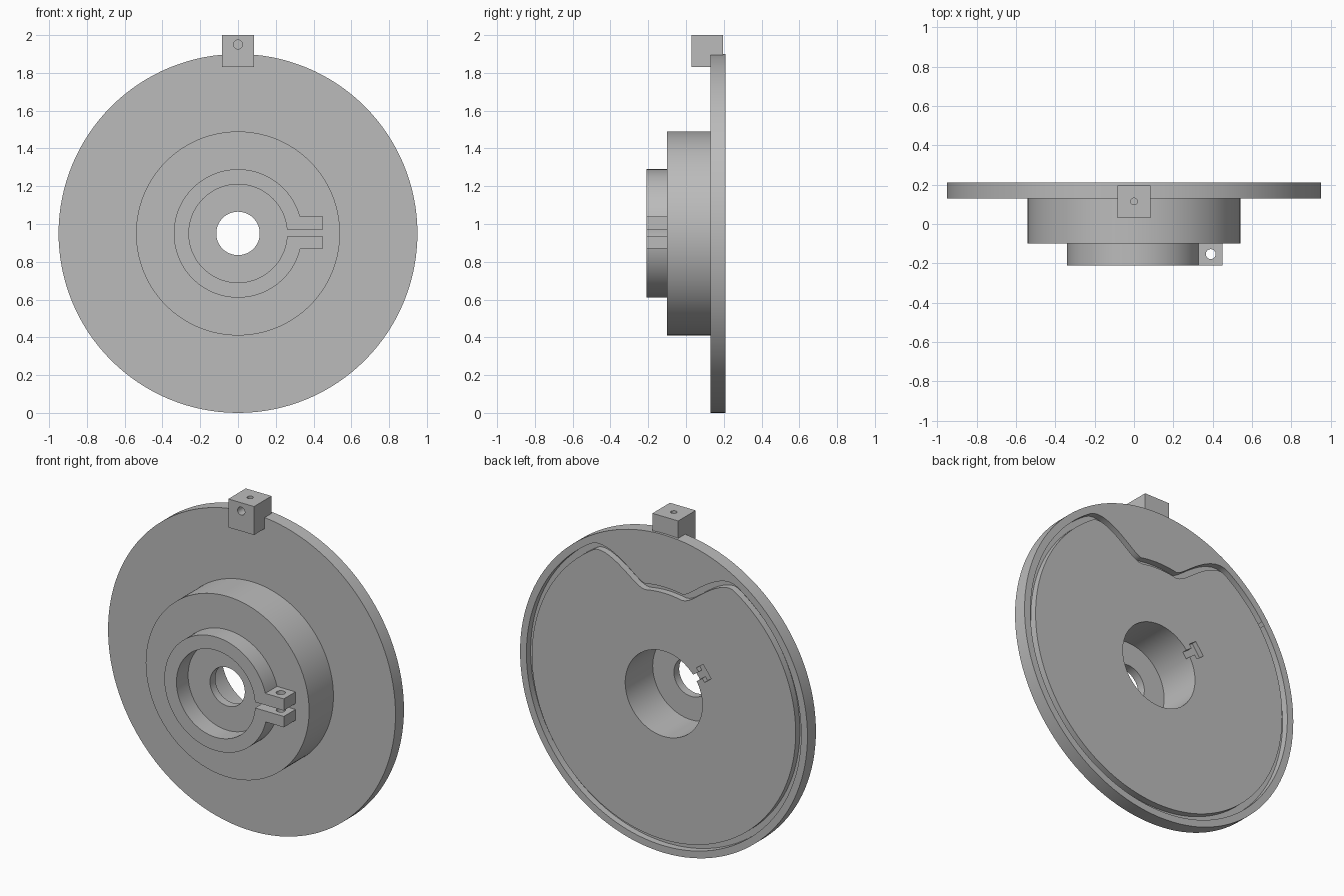
import bpy, bmesh, math
from mathutils import Matrix, Vector

if "Cube" in bpy.data.objects:
    bpy.data.objects.remove(bpy.data.objects["Cube"])

CZ = 0.95      # height of the main axis
SEG = 128

grey = bpy.data.materials.new("plain grey")
grey.use_nodes = True
grey.diffuse_color = (0.5, 0.5, 0.5, 1)
grey.node_tree.nodes["Principled BSDF"].inputs["Base Color"].default_value = (0.5, 0.5, 0.5, 1)


def finish(name, bm):
    bmesh.ops.recalc_face_normals(bm, faces=bm.faces)
    mesh = bpy.data.meshes.new(name)
    bm.to_mesh(mesh)
    bm.free()
    mesh.materials.append(grey)
    obj = bpy.data.objects.new(name, mesh)
    bpy.context.collection.objects.link(obj)
    return obj


def box(name, x, y, z, turn=0.0):
    """Box from three (low, high) ranges; turn spins it about the main axis."""
    bm = bmesh.new()
    bmesh.ops.create_cube(bm, size=1)
    for v in bm.verts:
        v.co = Vector([(lo + hi) / 2 + c * (hi - lo) for c, (lo, hi) in zip(v.co, (x, y, z))])
    if turn:
        bmesh.ops.rotate(bm, verts=bm.verts, cent=(0, 0, CZ), matrix=Matrix.Rotation(turn, 3, 'Y'))
    return finish(name, bm)


def loft(name, rings):
    """Skin a closed series of closed point loops."""
    bm = bmesh.new()
    loops = [[bm.verts.new(p) for p in ring] for ring in rings]
    for i, a in enumerate(loops):
        b = loops[(i + 1) % len(loops)]
        for j in range(len(a)):
            k = (j + 1) % len(a)
            bm.faces.new((a[j], a[k], b[k], b[j]))
    return finish(name, bm)


def revolve(name, profile):
    """Spin a closed (radius, y) profile about the main axis."""
    angles = [math.tau * i / SEG for i in range(SEG)]
    return loft(name, [[(r * math.sin(a), y, CZ + r * math.cos(a)) for a in angles]
                       for r, y in profile])


def drill(name, centre, radius, depth, axis):
    bm = bmesh.new()
    bmesh.ops.create_cone(bm, cap_ends=True, segments=32, radius1=radius, radius2=radius, depth=depth)
    if axis == 'Y':
        bmesh.ops.rotate(bm, verts=bm.verts, matrix=Matrix.Rotation(math.pi / 2, 3, 'X'))
    bmesh.ops.translate(bm, verts=bm.verts, vec=centre)
    return finish(name, bm)


def combine(target, tool, operation='DIFFERENCE'):
    mod = target.modifiers.new("cut", 'BOOLEAN')
    mod.operation, mod.solver, mod.object = operation, 'EXACT', tool
    bpy.context.view_layer.objects.active = target
    bpy.ops.object.modifier_apply(modifier=mod.name)
    bpy.data.objects.remove(tool)


def seal_outline(offset):
    """Circle dipping inward at the top, moved outward by offset."""
    def point(a):
        t = min(max((abs(a) - 0.19) / 0.37, 0), 1)
        r = 0.62 + 0.27 * t * t * (3 - 2 * t)
        return Vector((r * math.sin(a), r * math.cos(a)))
    pts = []
    for i in range(2 * SEG):
        a = -math.pi + math.tau * i / (2 * SEG)
        d = (point(a + 0.01) - point(a - 0.01)).normalized()
        pts.append(point(a) + offset * Vector((-d.y, d.x)))
    return pts


# Flange and hub, bored from the back with a thin front wall
body = revolve("flange_and_hub", [(0.115, -0.10), (0.54, -0.10), (0.54, 0.13), (0.95, 0.13),
                                  (0.95, 0.21), (0.255, 0.21), (0.255, -0.05), (0.115, -0.05)])

# Seal groove on the back face
inner, outer = seal_outline(-0.018), seal_outline(0.018)
combine(body, loft("groove_cutter", [[(p.x, y, CZ + p.y) for p in line] for line, y in
                                     ((inner, 0.17), (outer, 0.17), (outer, 0.25), (inner, 0.25))]))

# Small stepped notch beside the rear bore
TURN = math.radians(-144)
combine(body, box("notch_cutter", (0.30, 0.355), (0.18, 0.25), (CZ - 0.045, CZ + 0.045), TURN))
combine(body, box("notch_neck_cutter", (0.23, 0.31), (0.18, 0.25), (CZ - 0.02, CZ + 0.02), TURN))

# Split clamp collar with two drilled lugs
collar = revolve("clamp_collar", [(0.26, -0.21), (0.34, -0.21), (0.34, -0.10), (0.26, -0.10)])
combine(collar, box("lugs", (0.30, 0.45), (-0.21, -0.10), (0.87, 1.04)), 'UNION')
combine(collar, box("slit_cutter", (0.2, 0.5), (-0.3, 0), (0.935, 0.97)))
combine(collar, drill("lug_drill", (0.39, -0.153, CZ), 0.025, 0.4, 'Z'))

# Top block with a front hole meeting a vertical hole
block = box("top_block", (-0.085, 0.085), (0.03, 0.195), (1.83, 2.0))
combine(block, drill("front_drill", (0, 0.07, 1.95), 0.024, 0.13, 'Y'))
combine(block, drill("top_drill", (0, 0.115, 1.97), 0.017, 0.14, 'Z'))

# Smooth round walls, crisp edges
bpy.ops.object.select_all(action='DESELECT')
for obj in (body, collar, block):
    obj.select_set(True)
bpy.context.view_layer.objects.active = body
bpy.ops.object.shade_smooth_by_angle(angle=math.radians(30))
